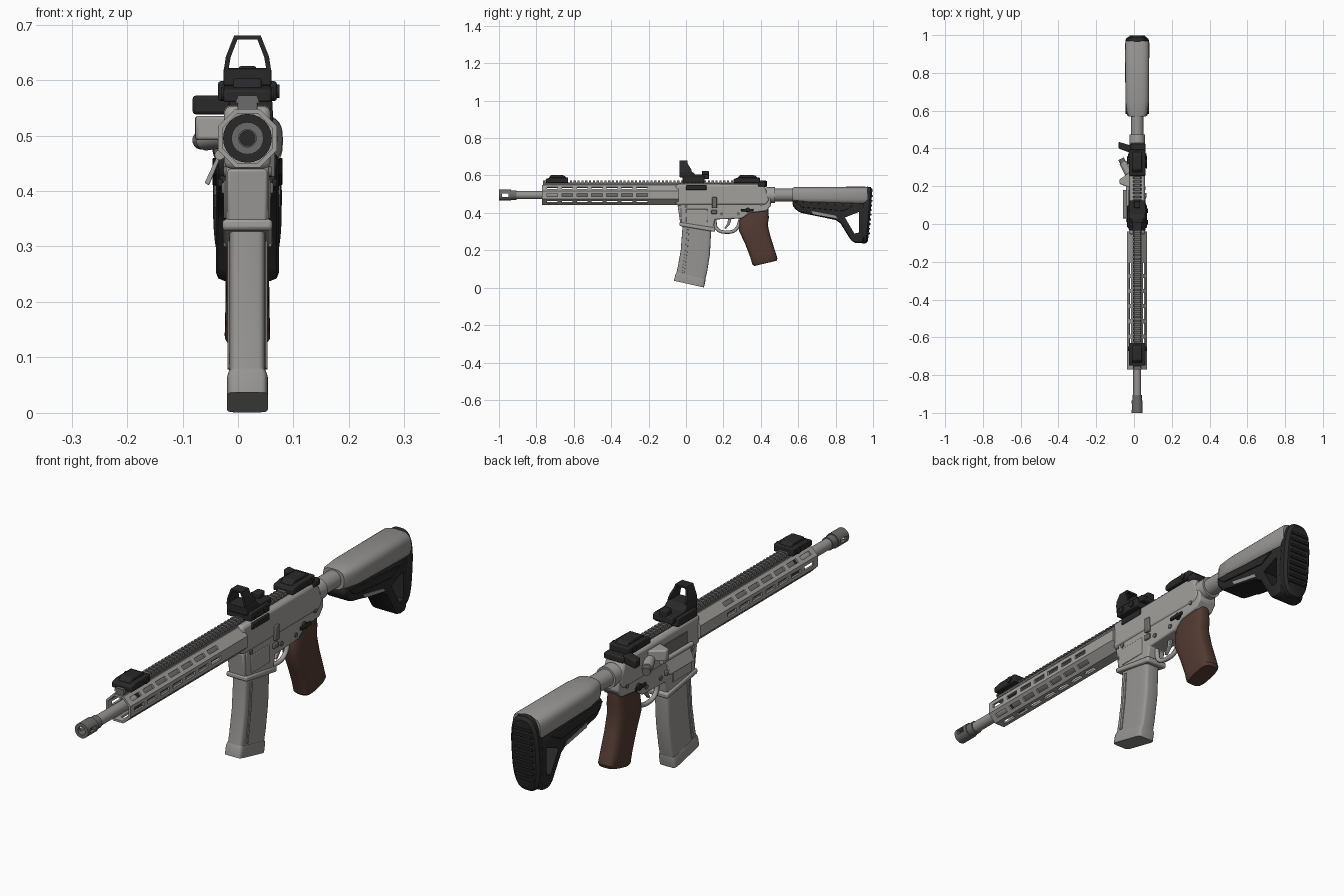
import bpy, bmesh, math
from mathutils import Vector, Matrix

if "Cube" in bpy.data.objects:
    bpy.data.objects.remove(bpy.data.objects["Cube"], do_unlink=True)

CX, AXIS = 0.017, 0.495   # centre plane and bore height
parts = []


def material(name, rgb):
    m = bpy.data.materials.new(name)
    m.use_nodes = True
    m.diffuse_color = (*rgb, 1)
    bsdf = m.node_tree.nodes["Principled BSDF"]
    bsdf.inputs["Base Color"].default_value = (*rgb, 1)
    bsdf.inputs["Roughness"].default_value = 0.6
    return m


GREY = material("light grey", (0.36, 0.35, 0.335))
MID = material("warm grey", (0.305, 0.298, 0.287))
STEEL = material("steel grey", (0.15, 0.148, 0.145))
BLACK = material("black", (0.022, 0.022, 0.023))
BROWN = material("brown", (0.085, 0.042, 0.032))


def add(name, bm, mat, bevel=0.0):
    bmesh.ops.recalc_face_normals(bm, faces=bm.faces)
    me = bpy.data.meshes.new(name)
    bm.to_mesh(me)
    bm.free()
    ob = bpy.data.objects.new(name, me)
    bpy.context.scene.collection.objects.link(ob)
    me.materials.append(mat)
    if bevel:
        mod = ob.modifiers.new("soft_edges", "BEVEL")
        mod.width, mod.segments, mod.limit_method = bevel, 2, "ANGLE"
    parts.append(ob)
    return ob


def prism(name, pts, a, b, mat, bevel=0.0, axis="x"):
    """Extrude an outline from a to b along an axis; points use the other two axes in order."""
    k = "xyz".index(axis)
    put = lambda p: (*p[:k], a, *p[k:])
    bm = bmesh.new()
    f = bm.faces.new([bm.verts.new(put(p)) for p in pts])
    new = bmesh.ops.extrude_face_region(bm, geom=[f])["geom"]
    off = Vector((0, 0, 0))
    off[k] = b - a
    bmesh.ops.translate(bm, vec=off, verts=[v for v in new if isinstance(v, bmesh.types.BMVert)])
    return add(name, bm, mat, bevel)


def box(name, x, y, z, mat, bevel=0.003):
    return prism(name, [(y[0], z[0]), (y[1], z[0]), (y[1], z[1]), (y[0], z[1])], *x, mat, bevel)


def cyl(name, p, q, r, mat, n=24, spin=0.0):
    p, q = Vector(p), Vector(q)
    bm = bmesh.new()
    turn = (q - p).to_track_quat("Z", "Y").to_matrix().to_4x4()
    bmesh.ops.create_cone(bm, cap_ends=True, segments=n, radius1=r, radius2=r, depth=(q - p).length,
                          matrix=Matrix.Translation((p + q) / 2) @ turn @ Matrix.Rotation(spin, 4, "Z"))
    return add(name, bm, mat)


def loft(name, rings, mat, power=0.5, n=32):
    """Skin rounded sections: (y, z, half vector dy, dz, half width)."""
    bm = bmesh.new()
    soft = lambda c: math.copysign(abs(c) ** power, c) if abs(c) > 1e-6 else 0
    loops = []
    for y, z, dy, dz, hw in rings:
        loop = []
        for i in range(n):
            t = math.tau * i / n
            c, s = soft(math.cos(t)), soft(math.sin(t))
            loop.append(bm.verts.new((CX + c * hw, y + s * dy, z + s * dz)))
        loops.append(loop)
    for a, b in zip(loops, loops[1:]):
        for i in range(n):
            j = (i + 1) % n
            bm.faces.new((a[i], a[j], b[j], b[i]))
    bm.faces.new(loops[0])
    bm.faces.new(loops[-1])
    return add(name, bm, mat)


def cut(ob, cutter):
    mod = ob.modifiers.new("cut", "BOOLEAN")
    mod.operation, mod.object, mod.solver = "DIFFERENCE", cutter, "EXACT"
    bpy.context.view_layer.objects.active = ob
    for m in list(ob.modifiers):
        bpy.ops.object.modifier_apply(modifier=m.name)
    parts.remove(cutter)
    bpy.data.objects.remove(cutter, do_unlink=True)


# Barrel and muzzle device
cyl("barrel", (CX, -0.93, AXIS), (CX, 0, AXIS), 0.021, MID)
brake = cyl("muzzle_brake", (CX, -1, AXIS), (CX, -0.935, AXIS), 0.029, STEEL)
cut(brake, cyl("bore_cut", (CX, -1.02, AXIS), (CX, -0.945, AXIS), 0.016, BLACK))
cut(brake, box("port_cut", (-0.1, 0.1), (-0.985, -0.95), (0.486, 0.504), BLACK, 0))
cyl("bore", (CX, -0.947, AXIS), (CX, -0.944, AXIS), 0.015, BLACK)
cyl("brake_collar", (CX, -0.94, AXIS), (CX, -0.905, AXIS), 0.025, STEEL)

# Hollow octagonal handguard with rows of slots
R = 0.053 / math.cos(math.pi / 8)
guard = cyl("handguard", (CX, -0.77, AXIS), (CX, -0.04, AXIS), R, GREY, n=8, spin=math.pi / 8)
cut(guard, cyl("guard_hollow", (CX, -0.8, AXIS), (CX, -0.08, AXIS), R - 0.009, BLACK, n=8, spin=math.pi / 8))
bm = bmesh.new()
for angle in (-45, 0, 45, 90, 135, 180, 225):
    for k in range(7):
        spot = Matrix.Translation((CX, -0.715 + k * 0.08, AXIS)) @ Matrix.Rotation(math.radians(angle), 4, "Y")
        slot = spot @ Matrix.Translation((0.053, 0, 0)) @ Matrix.Diagonal((0.03, 0.058, 0.016, 1))
        bmesh.ops.create_cube(bm, size=1, matrix=slot)
cut(guard, add("slot_cut", bm, GREY))
cyl("guard_liner", (CX, -0.67, AXIS), (CX, -0.06, AXIS), 0.03, STEEL)
cyl("guard_bulkhead", (CX, -0.676, AXIS), (CX, -0.67, AXIS), 0.044, BLACK)

# Top rail with repeated teeth
box("rail_base", (CX - 0.018, CX + 0.018), (-0.765, 0.4), (0.54, 0.562), STEEL)
tooth = prism("rail_teeth", [(CX - 0.022, 0.559), (CX + 0.022, 0.559), (CX + 0.017, 0.572), (CX - 0.017, 0.572)],
              -0.765, -0.753, STEEL, axis="y")
arr = tooth.modifiers.new("repeat", "ARRAY")
arr.use_relative_offset, arr.use_constant_offset = False, True
arr.constant_offset_displace, arr.count = (0, 0.0205, 0), 57

# Upper and lower receiver
prism("upper_receiver", [(-0.055, 0.44), (0.43, 0.44), (0.45, 0.47), (0.42, 0.545), (0.39, 0.555), (-0.055, 0.553)],
      CX - 0.042, CX + 0.042, GREY, 0.012)
prism("lower_receiver", [(-0.03, 0.455), (-0.025, 0.34), (0.145, 0.31), (0.155, 0.365), (0.3, 0.37), (0.34, 0.4),
                         (0.43, 0.41), (0.455, 0.44), (0.45, 0.5), (0.4, 0.5), (0.36, 0.455)],
      CX - 0.039, CX + 0.039, GREY, 0.006)
prism("magwell_lip", [(-0.035, 0.35), (-0.035, 0.33), (0.155, 0.298), (0.157, 0.32)], CX - 0.045, CX + 0.045, GREY, 0.006)
prism("magwell_front", [(-0.045, 0.44), (-0.03, 0.34), (0.0, 0.34), (0.0, 0.44)], CX - 0.036, CX + 0.036, GREY, 0.005)

# Trigger and its guard
curve = bpy.data.curves.new("trigger_guard", "CURVE")
curve.dimensions, curve.bevel_depth, curve.bevel_resolution = "3D", 0.009, 2
sp = curve.splines.new("BEZIER")
path = [(0.152, 0.37), (0.168, 0.312), (0.215, 0.297), (0.265, 0.31), (0.292, 0.37)]
sp.bezier_points.add(len(path) - 1)
for bp, (y, z) in zip(sp.bezier_points, path):
    bp.co = (CX, y, z)
    bp.handle_left_type = bp.handle_right_type = "AUTO"
loop = bpy.data.objects.new("trigger_guard", curve)
curve.materials.append(GREY)
bpy.context.scene.collection.objects.link(loop)
prism("trigger", [(0.225, 0.375), (0.222, 0.345), (0.205, 0.318), (0.212, 0.314), (0.235, 0.34), (0.245, 0.375)],
      CX - 0.006, CX + 0.006, MID, 0.002)

# Curved magazine
loft("magazine", [(0.06, 0.40, 0.073, 0, 0.033), (0.057, 0.30, 0.077, -0.006, 0.033), (0.05, 0.19, 0.078, -0.011, 0.033),
                  (0.035, 0.1, 0.078, -0.016, 0.033), (0.022, 0.045, 0.077, -0.018, 0.033)], MID, 0.3)
loft("magazine_base", [(0.026, 0.062, 0.077, -0.018, 0.034), (0.023, 0.052, 0.08, -0.018, 0.037),
                       (0.016, 0.019, 0.08, -0.018, 0.037)], MID, 0.25)
for side in (-1, 1):
    x = CX + side * 0.03
    prism("magazine_rib", [(0.005, 0.31), (-0.005, 0.19), (-0.022, 0.08), (-0.01, 0.078), (0.007, 0.19), (0.017, 0.31)],
          x, x + side * 0.006, MID, 0.001)

# Pistol grip
loft("grip", [(0.375, 0.425, 0.065, 0, 0.03), (0.365, 0.37, 0.078, 0.005, 0.036), (0.36, 0.32, 0.077, 0.015, 0.039),
              (0.385, 0.25, 0.068, 0.018, 0.039), (0.41, 0.18, 0.066, 0.018, 0.04), (0.422, 0.14, 0.067, 0.016, 0.041),
              (0.425, 0.13, 0.06, 0.014, 0.035)], BROWN, 0.62)

# Buffer tube and stock
cyl("receiver_end_ring", (CX, 0.43, AXIS), (CX, 0.475, AXIS), 0.042, GREY)
cyl("buffer_tube", (CX, 0.45, AXIS), (CX, 0.62, AXIS), 0.034, MID)
loft("stock_shell", [(0.57, 0.496, 0, 0.038, 0.046), (0.585, 0.495, 0, 0.043, 0.054), (0.65, 0.493, 0, 0.046, 0.063),
                     (0.96, 0.49, 0, 0.05, 0.064), (0.97, 0.49, 0, 0.046, 0.06)], MID, 0.65)
frame = prism("stock_frame", [(0.57, 0.47), (0.57, 0.435), (0.605, 0.402), (0.8, 0.362), (0.825, 0.345), (0.885, 0.248),
                              (0.91, 0.238), (0.95, 0.24), (0.965, 0.45), (0.9, 0.455)], CX - 0.057, CX + 0.057, BLACK, 0.015)
cut(frame, prism("stock_window_cut", [(0.85, 0.375), (0.925, 0.405), (0.925, 0.295), (0.9, 0.29)], -0.2, 0.2, BLACK))
loft("butt_pad", [(0.945, 0.388, 0.012, 0.148, 0.056), (0.957, 0.388, 0.012, 0.152, 0.062),
                  (0.975, 0.388, 0.012, 0.15, 0.061), (0.985, 0.388, 0.012, 0.138, 0.05)], BLACK, 0.68, 48)
for i in range(9):
    z = 0.285 + i * 0.025
    y = 0.983 + (z - 0.388) * 0.08
    box("pad_ridge", (CX - 0.04, CX + 0.04), (y - 0.01, y + 0.008), (z, z + 0.01), BLACK, 0.002)
for side in (-1, 1):
    x = CX + side * 0.056
    prism("stock_inlay", [(0.67, 0.41), (0.8, 0.385), (0.81, 0.37), (0.68, 0.393)], x, x + side * 0.004, MID)
    prism("stock_side_rib", [(0.58, 0.46), (0.62, 0.43), (0.84, 0.41), (0.9, 0.44)], x, x + side * 0.007, BLACK, 0.002)

# Reflex sight with an open hood
box("reflex_mount", (CX - 0.053, CX + 0.053), (-0.02, 0.1), (0.562, 0.598), BLACK, 0.005)
prism("reflex_body", [(-0.035, 0.59), (-0.035, 0.622), (0.03, 0.622), (0.05, 0.605), (0.12, 0.605), (0.125, 0.58)],
      CX - 0.043, CX + 0.043, BLACK, 0.004)
hood = prism("reflex_hood", [(CX - 0.043, 0.615), (CX - 0.039, 0.642), (CX - 0.024, 0.68), (CX + 0.024, 0.68),
                             (CX + 0.039, 0.642), (CX + 0.043, 0.615)], -0.035, 0.03, BLACK, axis="y")
cut(hood, prism("hood_cut", [(CX - 0.034, 0.62), (CX - 0.03, 0.642), (CX - 0.018, 0.673), (CX + 0.018, 0.673),
                             (CX + 0.03, 0.642), (CX + 0.034, 0.62)], -0.1, 0.1, BLACK, axis="y"))
cut(hood, prism("hood_slope_cut", [(0.008, 0.7), (0.008, 0.665), (0.032, 0.625), (0.06, 0.7)], -0.2, 0.2, BLACK))
box("reflex_emitter", (CX - 0.016, CX + 0.016), (0.085, 0.122), (0.595, 0.625), BLACK, 0.004)
for y in (0.01, 0.07):
    cyl("mount_screw", (CX + 0.05, y, 0.58), (CX + 0.058, y, 0.58), 0.012, BLACK)
box("mount_clamp", (CX + 0.03, CX + 0.046), (0.0, 0.11), (0.522, 0.548), BLACK, 0.004)

# Folding front and rear sights
for name, y, w in (("front_sight", -0.75, 0.12), ("rear_sight", 0.255, 0.14)):
    prism(name + "_base", [(y, 0.56), (y, 0.582), (y + w * 0.25, 0.59), (y + w, 0.59), (y + w, 0.56)],
          CX - 0.043, CX + 0.043, BLACK, 0.004)
    prism(name + "_leaf", [(y + w * 0.12, 0.585), (y + w * 0.25, 0.603), (y + w * 0.8, 0.601), (y + w * 0.95, 0.585)],
          CX - 0.026, CX + 0.026, BLACK, 0.004)
    cyl(name + "_knob", (CX - 0.048, y + w * 0.75, 0.575), (CX + 0.048, y + w * 0.75, 0.575), 0.012, BLACK)

# Charging handle and swept latch
box("charging_handle", (CX - 0.04, CX + 0.045), (0.385, 0.425), (0.54, 0.565), BLACK, 0.005)
prism("charging_latch", [(-0.015, 0.375), (-0.082, 0.4), (-0.082, 0.435), (-0.015, 0.415)], 0.538, 0.572, BLACK, 0.006, "z")

# Ejection side: forward assist, case deflector, port and its open cover
cyl("forward_assist", (-0.02, 0.25, 0.498), (-0.058, 0.325, 0.493), 0.02, GREY)
cyl("assist_button", (-0.054, 0.317, 0.493), (-0.068, 0.345, 0.491), 0.016, STEEL)
prism("case_deflector", [(-0.015, 0.19), (-0.076, 0.212), (-0.078, 0.235), (-0.015, 0.28)], 0.492, 0.535, GREY, 0.005, "z")
box("ejection_port", (CX - 0.046, CX - 0.04), (0.03, 0.18), (0.472, 0.52), STEEL, 0.001)
prism("port_cover", [(-0.03, 0.465), (-0.038, 0.462), (-0.06, 0.415), (-0.052, 0.41)], 0.03, 0.18, GREY, 0.002, "y")
cyl("cover_hinge", (-0.033, 0.01, 0.465), (-0.033, 0.2, 0.465), 0.009, GREY)

# Controls and pins on both sides
for side in (-1, 1):
    x = CX + side * 0.037
    for y, z in ((0.0, 0.435), (0.19, 0.395), (0.28, 0.395), (0.4, 0.445)):
        cyl("receiver_pin", (x, y, z), (x + side * 0.006, y, z), 0.009, STEEL, n=16)
    cyl("selector_hub", (x, 0.33, 0.415), (x + side * 0.012, 0.33, 0.415), 0.013, BLACK)
    box("selector_lever", sorted((x + side * 0.008, x + side * 0.016)), (0.295, 0.36), (0.408, 0.422), BLACK, 0.002)
    box("magazine_release", sorted((x, x + side * 0.01)), (0.135, 0.165), (0.395, 0.415), STEEL, 0.003)
    box("magwell_panel", sorted((x, x + side * 0.005)), (0.0, 0.115), (0.35, 0.42), GREY, 0.003)
box("bolt_catch", (CX + 0.036, CX + 0.05), (0.14, 0.165), (0.425, 0.485), STEEL, 0.003)

# Smooth shading with crisp edges
bpy.ops.object.select_all(action="DESELECT")
for ob in parts:
    ob.select_set(True)
bpy.context.view_layer.objects.active = parts[0]
bpy.ops.object.shade_smooth_by_angle(angle=math.radians(35))
